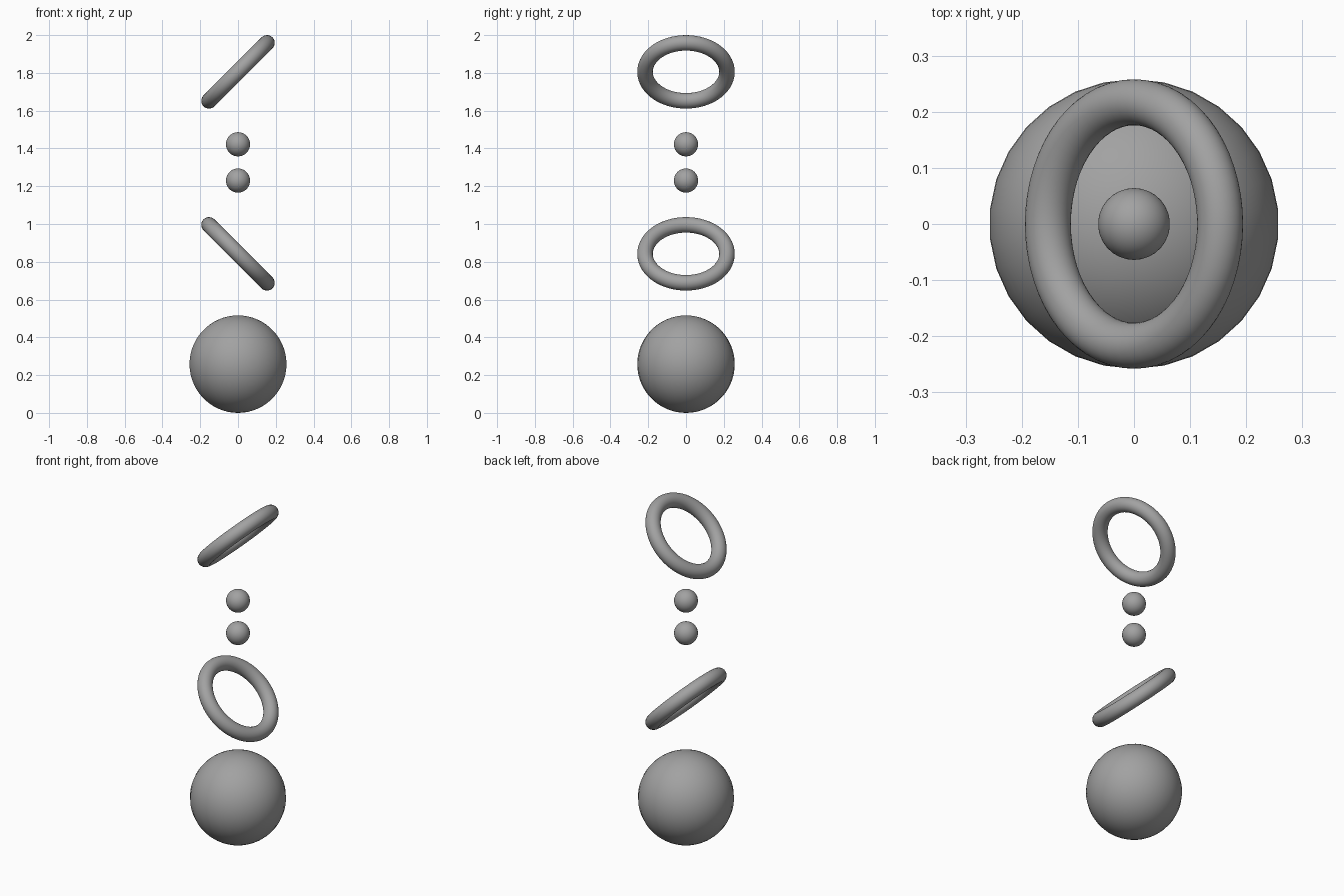
import bpy, math

if "Cube" in bpy.data.objects:
    bpy.data.objects.remove(bpy.data.objects["Cube"])

# Single grey finish
grey = bpy.data.materials.new("mid grey")
grey.diffuse_color = (0.36, 0.36, 0.36, 1)
grey.use_nodes = True
grey.node_tree.nodes["Principled BSDF"].inputs["Base Color"].default_value = grey.diffuse_color


def finish(name):
    ob = bpy.context.object
    ob.name = name
    ob.data.materials.append(grey)
    bpy.ops.object.shade_smooth()


def ball(name, radius, z):
    bpy.ops.mesh.primitive_uv_sphere_add(
        segments=30, ring_count=30, radius=radius, location=(0, 0, z))
    finish(name)


def ring(name, z, tilt):
    bpy.ops.mesh.primitive_torus_add(
        major_segments=60, minor_segments=30, major_radius=0.217,
        minor_radius=0.041, location=(0, 0, z),
        rotation=(0, math.radians(tilt), 0))
    finish(name)


# Large ball at the base
ball("base_ball", 0.258, 0.258)

# Two rings leaning in opposite directions
ring("lower_ring", 0.842, 45)
ring("upper_ring", 1.8055, -45)

# Two small balls floating between the rings
ball("lower_small_ball", 0.064, 1.23)
ball("upper_small_ball", 0.064, 1.422)
